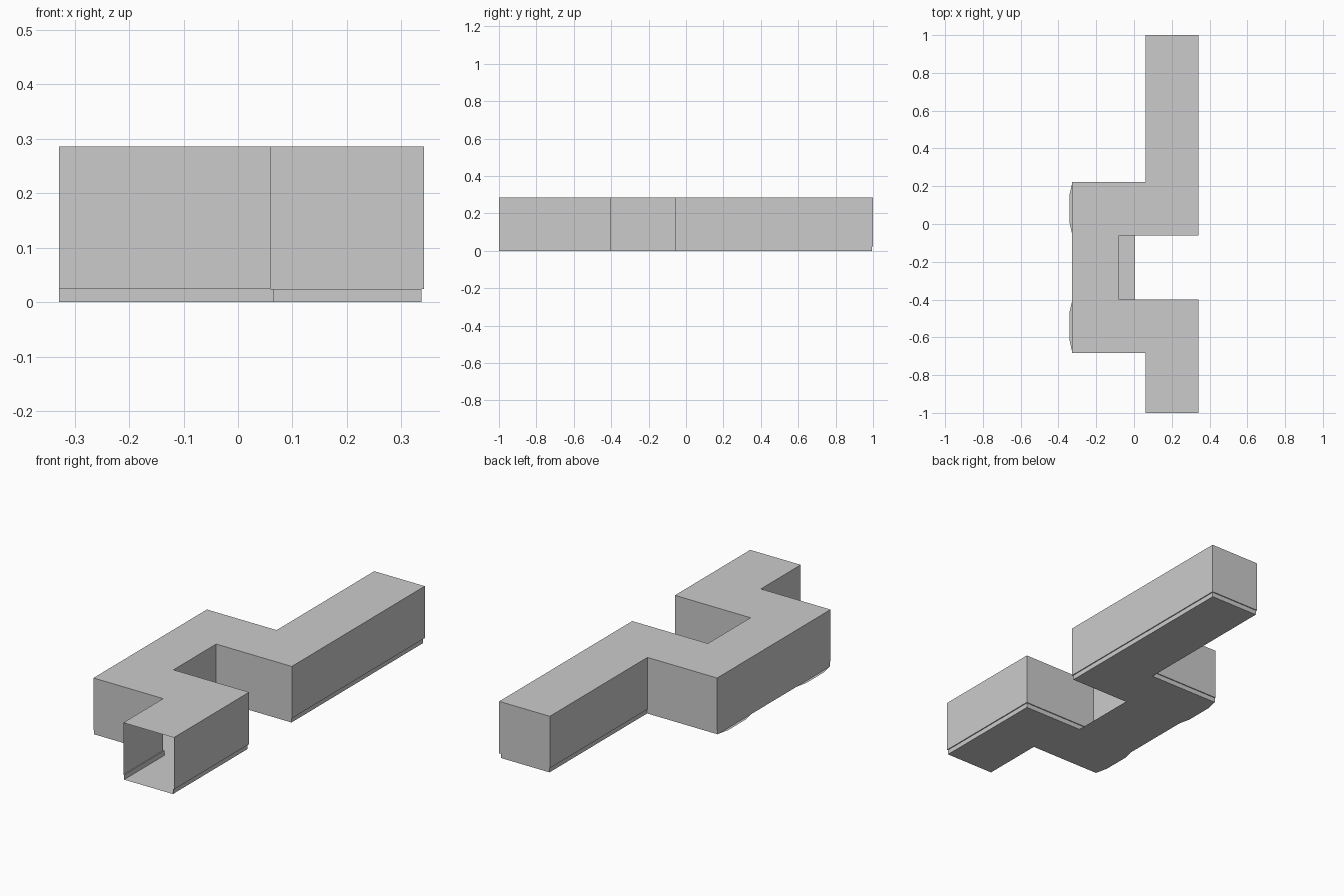
import bpy

if "Cube" in bpy.data.objects:
    bpy.data.objects.remove(bpy.data.objects["Cube"])

TOP, LEDGE, INSET = 0.286, 0.024, 0.005

# plan outline of the corridor, counter-clockwise, first edge is the open front end
PLAN = [(0.06, -1.0), (0.342, -1.0), (0.342, -0.40), (-0.08, -0.40),
        (-0.08, -0.06), (0.342, -0.06), (0.342, 1.0), (0.06, 1.0),
        (0.06, 0.222), (-0.329, 0.222), (-0.329, -0.682), (0.06, -0.682)]


def make(name, verts, faces):
    mesh = bpy.data.meshes.new(name)
    mesh.from_pydata(verts, [], faces)
    mesh.update()
    obj = bpy.data.objects.new(name, mesh)
    bpy.context.collection.objects.link(obj)
    return obj


def inset(points, d):
    """Move a right-angled outline inwards by d (open and left edges stay put)."""
    out = []
    n = len(points)
    for i, p in enumerate(points):
        x, y = p
        for a, b in ((points[i - 1], p), (p, points[(i + 1) % n])):
            dx, dy = b[0] - a[0], b[1] - a[1]
            if abs(dx) > 1e-6:
                y += d if dx > 0 else -d
            else:
                x += -d if dy > 0 else d
        if p[1] == -1.0:
            y = -1.0
        if p[0] == -0.329:
            x = -0.329
        out.append((x, y))
    return out


def band(name, low, high, z0, z1):
    """Sheet joining two outlines, leaving the front end open."""
    n = len(low)
    verts = [(x, y, z0) for x, y in low] + [(x, y, z1) for x, y in high]
    faces = [(i, (i + 1) % n, n + (i + 1) % n, n + i) for i in range(1, n)]
    return make(name, verts, faces)


BASE = inset(PLAN, INSET)

# walls, the small ledge under them and the recessed skirting
band("walls", PLAN, PLAN, LEDGE, TOP)
band("wall_ledge", BASE, PLAN, LEDGE, LEDGE)
band("skirting", BASE, BASE, 0, LEDGE)

# flat roof
n = len(PLAN)
make("roof", [(x, y, TOP) for x, y in PLAN], [tuple(range(n))])

# floor: reaches further into the notch and bulges on the left side
floor = []
for i, (x, y) in enumerate(BASE):
    if PLAN[i][0] == -0.08:
        x = 0.005
    floor.append((x, y))
    if i == 9:
        for y0 in (-0.06, -0.682):
            top = y0 + 0.282
            floor += [(-0.329, top - 0.012), (-0.342, top - 0.07),
                      (-0.342, y0 + 0.07), (-0.329, y0 + 0.012)]
make("floor", [(x, y, 0) for x, y in floor], [tuple(reversed(range(len(floor))))])
